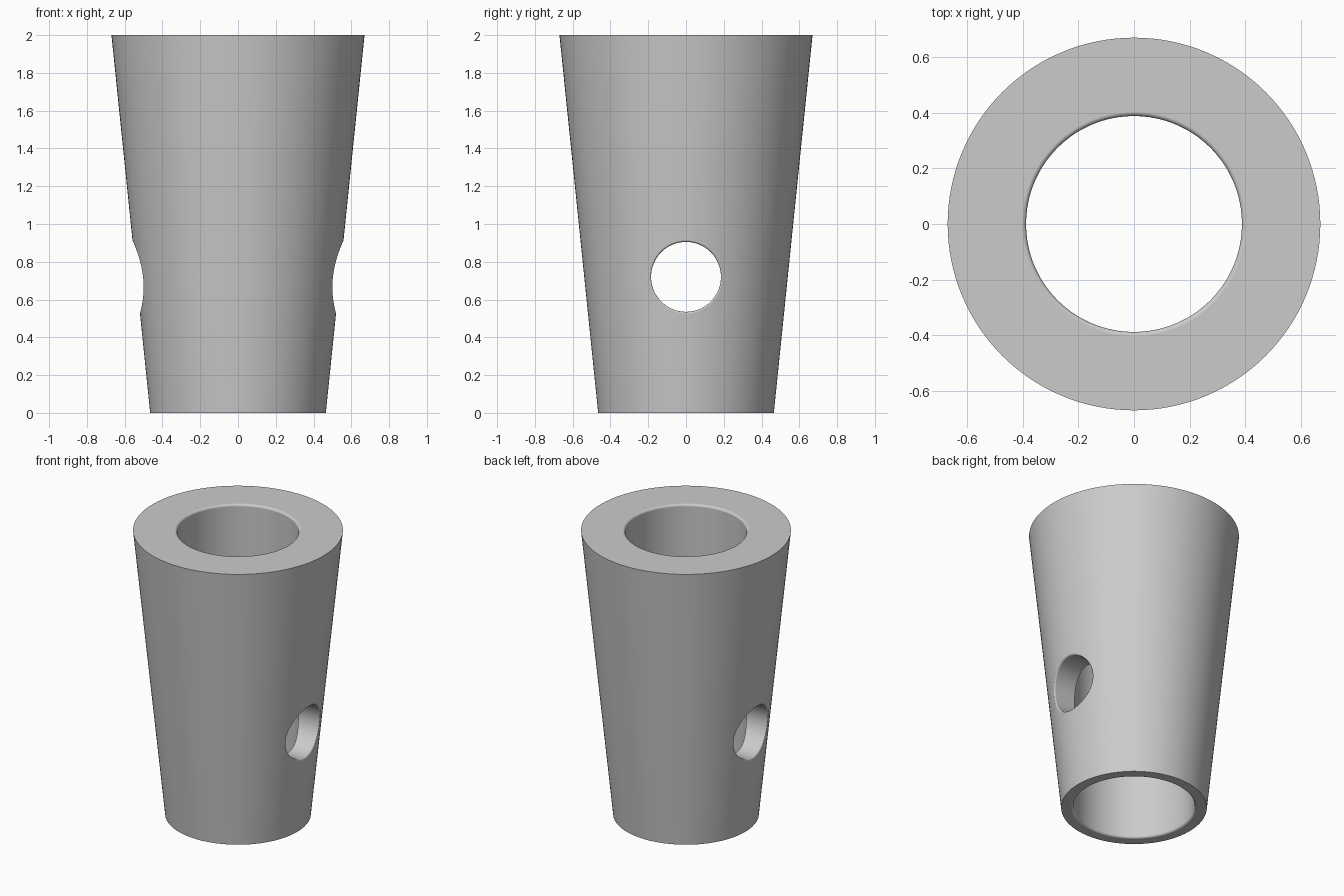
import bpy, bmesh
from math import sin, cos, pi, sqrt, radians

if "Cube" in bpy.data.objects:
    bpy.data.objects.remove(bpy.data.objects["Cube"], do_unlink=True)

SEG = 128
HEIGHT, R_BOTTOM, R_TOP = 2.0, 0.465, 0.67
BORE, FILLET = 0.388, 0.016
HOLE_R, HOLE_Z, HOLE_FILLET = 0.185, 0.72, 0.011
STEPS = 6


def bridge(bm, ring_a, ring_b):
    n = len(ring_a)
    for i in range(n):
        j = (i + 1) % n
        bm.faces.new((ring_a[i], ring_a[j], ring_b[j], ring_b[i]))


def finish(bm, name):
    bmesh.ops.recalc_face_normals(bm, faces=bm.faces[:])
    mesh = bpy.data.meshes.new(name)
    bm.to_mesh(mesh)
    bm.free()
    obj = bpy.data.objects.new(name, mesh)
    bpy.context.collection.objects.link(obj)
    return obj


# Tapered sleeve: closed profile turned about z, bore edges rounded
profile = [(R_BOTTOM, 0), (R_TOP, HEIGHT)]
arc = [i / STEPS * pi / 2 for i in range(STEPS + 1)]
profile += [(BORE + FILLET * (1 - sin(a)), HEIGHT - FILLET * (1 - cos(a))) for a in arc]
profile += [(BORE + FILLET * (1 - cos(a)), FILLET * (1 - sin(a))) for a in arc]
bm = bmesh.new()
rings = []
for r, z in profile:
    rings.append([bm.verts.new((r * cos(2 * pi * i / SEG), r * sin(2 * pi * i / SEG), z))
                  for i in range(SEG)])
for k, ring in enumerate(rings):
    bridge(bm, ring, rings[(k + 1) % len(rings)])
sleeve = finish(bm, "tapered_sleeve")


# Cross hole cutter: rims flare outward following the tapered wall
def wall_x(y, z):
    radius = R_BOTTOM + (R_TOP - R_BOTTOM) * z / HEIGHT
    return sqrt(radius ** 2 - y ** 2)


def hole_ring(bm, side, r, depth=None, x=None):
    ring = []
    for i in range(SEG // 2):
        a = 4 * pi * i / SEG
        y, z = r * cos(a), HOLE_Z + r * sin(a)
        px = wall_x(y, z) - depth if x is None else x
        ring.append(bm.verts.new((side * px, y, z)))
    return ring


bm = bmesh.new()
halves = []
for side in (-1, 1):
    half = []
    for a in arc[:-1]:
        half.append(hole_ring(bm, side, HOLE_R + HOLE_FILLET * (1 - cos(a)),
                              depth=HOLE_FILLET * (1 - sin(a))))
    half.append(hole_ring(bm, side, HOLE_R + HOLE_FILLET, depth=-0.001))
    half.append(hole_ring(bm, side, HOLE_R + HOLE_FILLET, x=0.8))
    halves.append(half)
rings = halves[0][::-1] + halves[1]
for ring_a, ring_b in zip(rings, rings[1:]):
    bridge(bm, ring_a, ring_b)
bm.faces.new(rings[0])
bm.faces.new(rings[-1])
cutter = finish(bm, "cross_hole_cutter")

cut = sleeve.modifiers.new("cross_hole", 'BOOLEAN')
cut.operation = 'DIFFERENCE'
cut.solver = 'EXACT'
cut.object = cutter
bpy.ops.object.select_all(action='DESELECT')
bpy.context.view_layer.objects.active = sleeve
sleeve.select_set(True)
bpy.ops.object.modifier_apply(modifier=cut.name)
bpy.data.objects.remove(cutter, do_unlink=True)

# Plain grey finish
grey = bpy.data.materials.new("plain_grey")
grey.use_nodes = True
colour = (0.6, 0.6, 0.6, 1)
grey.diffuse_color = colour
grey.node_tree.nodes["Principled BSDF"].inputs["Base Color"].default_value = colour
sleeve.data.materials.clear()
sleeve.data.materials.append(grey)

# Smooth walls, crisp outer edges
bpy.ops.object.shade_smooth_by_angle(angle=radians(35))
weighted = sleeve.modifiers.new("clean_shading", 'WEIGHTED_NORMAL')
weighted.keep_sharp = True
